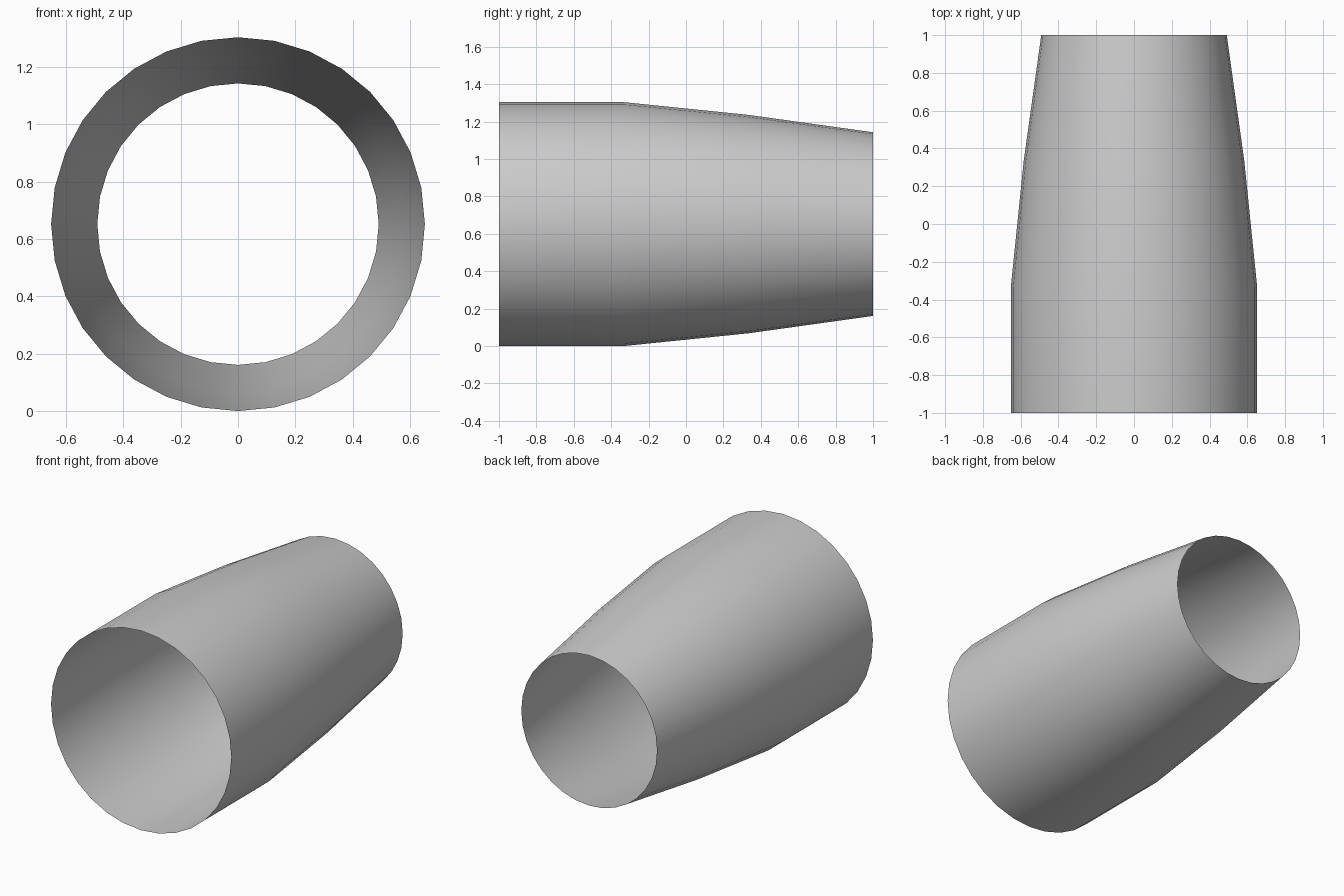
import bpy, bmesh, math

if "Cube" in bpy.data.objects:
    bpy.data.objects.remove(bpy.data.objects["Cube"])

SIDES = 32
CENTRE_Z = 0.652
# (y, radius) profile along the tube
PROFILE = [(-1.0, 0.652), (-0.333, 0.652), (0.333, 0.584), (1.0, 0.491)]

# Open tapered tube: one ring of vertices per profile point
bm = bmesh.new()
rings = []
for y, r in PROFILE:
    ring = []
    for i in range(SIDES):
        a = 2 * math.pi * i / SIDES
        ring.append(bm.verts.new((r * math.sin(a), y, CENTRE_Z + r * math.cos(a))))
    rings.append(ring)

# Bridge neighbouring rings, normals facing outward
for a, b in zip(rings, rings[1:]):
    for i in range(SIDES):
        j = (i + 1) % SIDES
        bm.faces.new((a[i], b[i], b[j], a[j]))
bm.normal_update()
f = next(iter(bm.faces))
c = f.calc_center_median()
if f.normal.x * c.x + f.normal.z * (c.z - CENTRE_Z) < 0:
    bmesh.ops.reverse_faces(bm, faces=bm.faces[:])
for face in bm.faces:
    face.smooth = True

mesh = bpy.data.meshes.new("tapered_tube")
bm.to_mesh(mesh)
bm.free()
tube = bpy.data.objects.new("tapered_tube", mesh)
bpy.context.collection.objects.link(tube)
